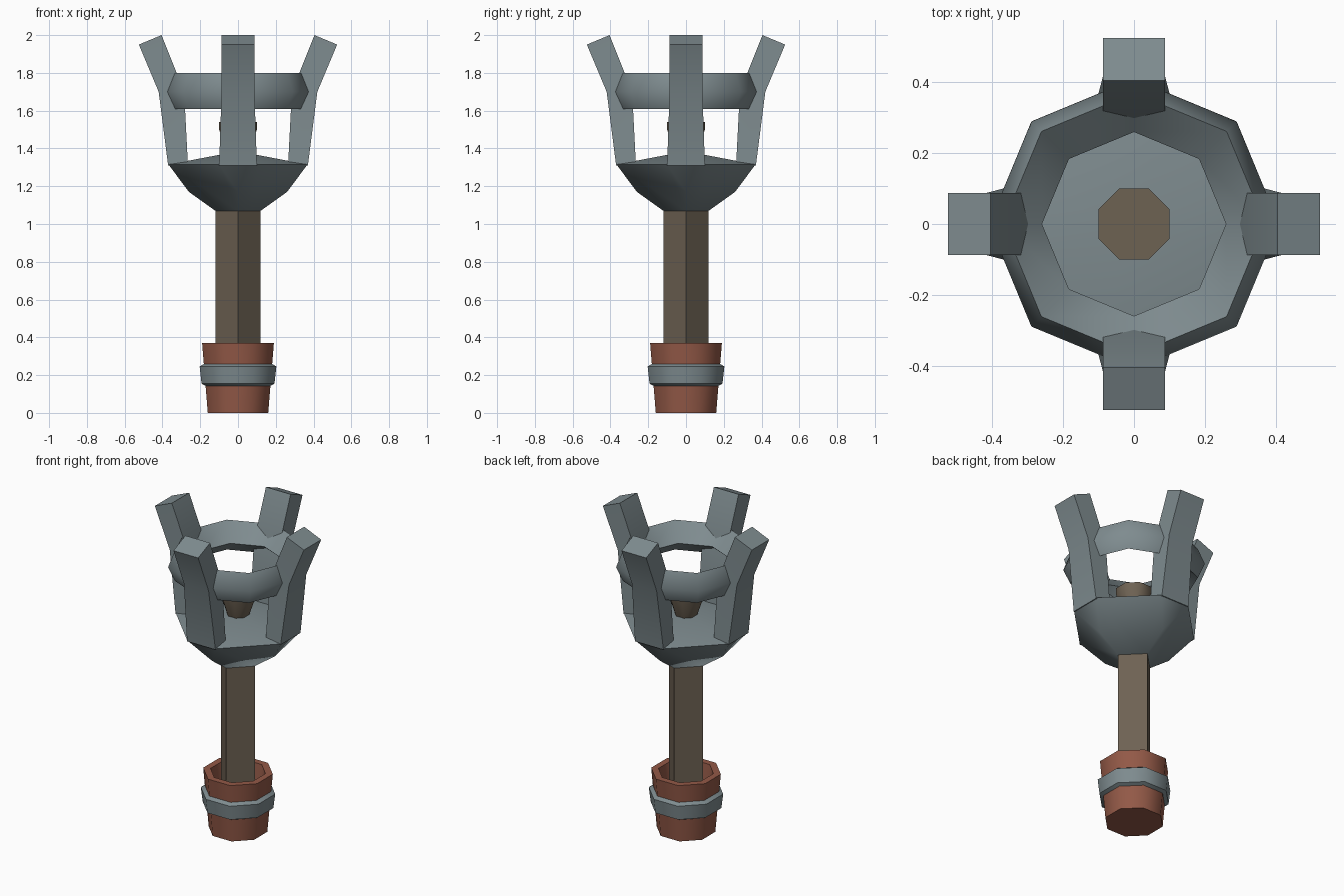
import bpy, bmesh, math
from mathutils import Vector, Matrix

old = bpy.data.objects.get("Cube")
if old:
    bpy.data.objects.remove(old, do_unlink=True)


def material(name, rgb):
    m = bpy.data.materials.new(name)
    m.use_nodes = True
    m.diffuse_color = (*rgb, 1)
    m.node_tree.nodes["Principled BSDF"].inputs["Base Color"].default_value = (*rgb, 1)
    return m


metal = material("grey metal", (0.21, 0.26, 0.275))
wood = material("brown wood", (0.155, 0.122, 0.086))
leather = material("red leather", (0.29, 0.1, 0.063))


def finish(name, bm, mat):
    bmesh.ops.recalc_face_normals(bm, faces=bm.faces)
    mesh = bpy.data.meshes.new(name)
    bm.to_mesh(mesh)
    bm.free()
    mesh.materials.append(mat)
    obj = bpy.data.objects.new(name, mesh)
    bpy.context.collection.objects.link(obj)
    bpy.ops.object.select_all(action='DESELECT')
    bpy.context.view_layer.objects.active = obj
    obj.select_set(True)
    bpy.ops.object.shade_smooth_by_angle(angle=math.radians(50))
    return obj


def loft(bm, rings, closed=False):
    """Skin a list of vertex rings, capping the ends unless closed."""
    loops = [[bm.verts.new(p) for p in ring] for ring in rings]
    pairs = list(zip(loops, loops[1:]))
    if closed:
        pairs.append((loops[-1], loops[0]))
    else:
        bm.faces.new(loops[0])
        bm.faces.new(loops[-1])
    for a, b in pairs:
        for i in range(len(a)):
            j = (i + 1) % len(a)
            bm.faces.new((a[i], a[j], b[j], b[i]))


def circle(r, z, sides, flat):
    """Polygon ring; flat puts a side, not a corner, on each axis."""
    step = math.tau / sides
    r, off = (r / math.cos(step / 2), step / 2) if flat else (r, 0)
    return [Vector((r * math.cos(i * step + off), r * math.sin(i * step + off), z))
            for i in range(sides)]


def lathe(name, profile, mat, sides=8, flat=True, closed=False):
    bm = bmesh.new()
    loft(bm, [circle(r, z, sides, flat) for r, z in profile], closed)
    return finish(name, bm, mat)


# Handle: square shaft, hollow grip and its clamp band
lathe("shaft", [(0.12, 0.2), (0.12, 1.1)], wood, sides=4, flat=False)
lathe("grip", [(0.16, 0), (0.19, 0.37), (0.15, 0.37), (0.135, 0.25)], leather)
lathe("grip_band", [(0.165, 0.14), (0.193, 0.155), (0.203, 0.245), (0.18, 0.26)],
      metal, closed=True)

# Cup: convex body growing from the shaft, with a low raised floor
bm = bmesh.new()
points = circle(0.12, 1.07, 4, False) + circle(0.26, 1.17, 4, False)
points += [Vector((sx * a, sy * b, 1.315)) for sx in (-1, 1) for sy in (-1, 1)
           for a, b in ((0.368, 0.1), (0.1, 0.368))]
points.append(Vector((0, 0, 1.385)))
for p in points:
    bm.verts.new(p)
bmesh.ops.convex_hull(bm, input=bm.verts)
finish("cup", bm, metal)

# Flared wooden peg standing in the cup
lathe("inner_peg", [(0.058, 1.36), (0.1, 1.5), (0.1, 1.54)], wood)

# Hoop joining the arms
lathe("hoop", [(0.41, 1.7), (0.37, 1.8), (0.26, 1.7), (0.37, 1.61)],
      metal, flat=False, closed=True)

# Four bent arms: (outer point, inner point, half width) along each
sections = [((0.37, 1.31), (0.265, 1.31), 0.1),
            ((0.42, 1.7), (0.285, 1.7), 0.087),
            ((0.525, 1.95), (0.405, 2.0), 0.087)]
for i, side in enumerate(("left", "back", "right", "front")):
    bm = bmesh.new()
    loft(bm, [[Vector((o[0], -w, o[1])), Vector((o[0], w, o[1])),
               Vector((n[0], w, n[1])), Vector((n[0], -w, n[1]))]
              for o, n, w in sections])
    bm.transform(Matrix.Rotation(i * math.pi / 2, 4, 'Z'))
    finish(side + "_arm", bm, metal)
